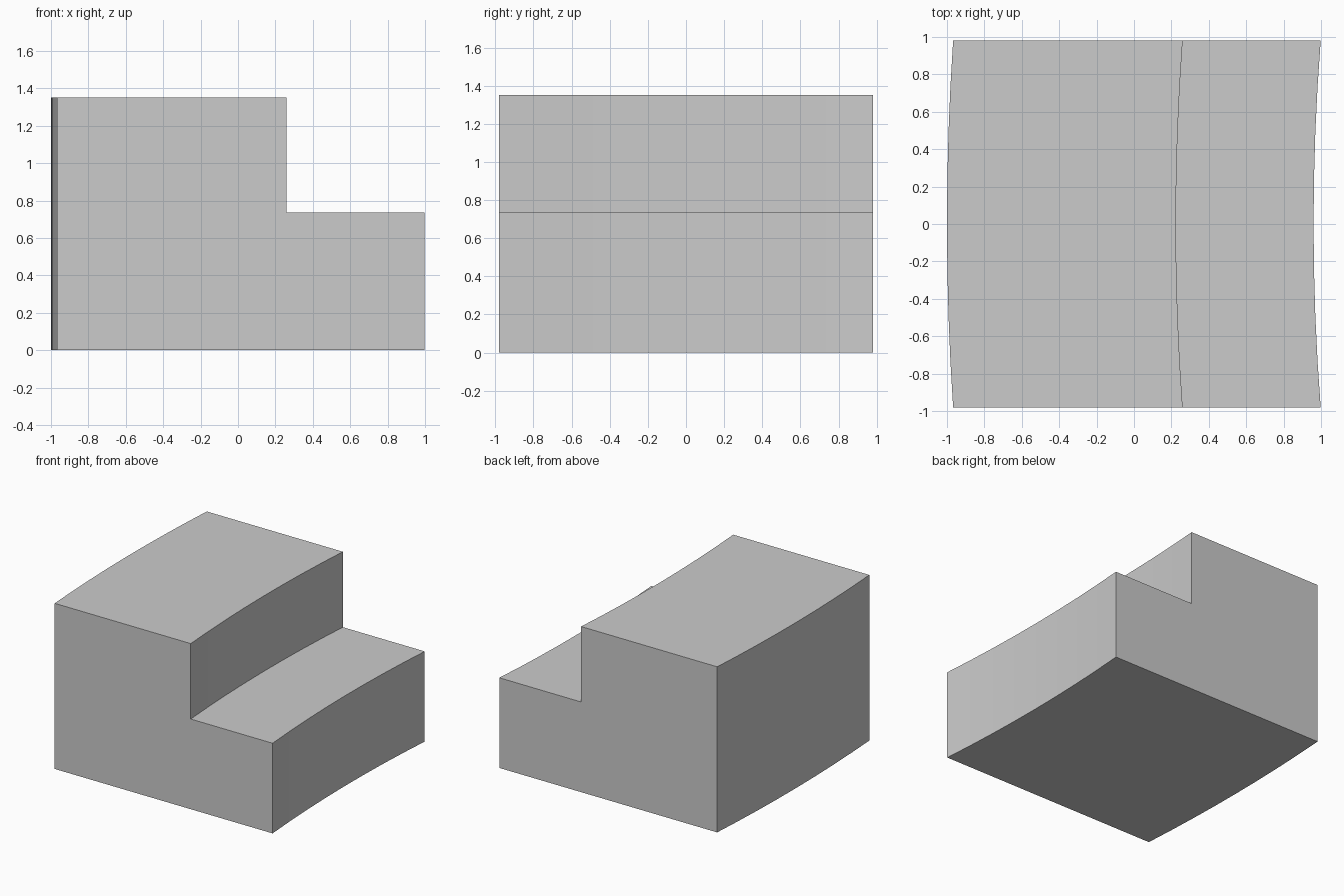
import bpy
import bmesh
import math

cube = bpy.data.objects.get("Cube")
if cube:
    bpy.data.objects.remove(cube, do_unlink=True)

# Plain grey
grey = bpy.data.materials.new("light_grey")
colour = (0.6, 0.6, 0.6, 1.0)
grey.use_nodes = True
grey.diffuse_color = colour
grey.node_tree.nodes["Principled BSDF"].inputs["Base Color"].default_value = colour

HALF_DEPTH = 0.98
CENTRE_X = 13.6   # centre of the gentle curve
SEGMENTS = 8

# Step outline at mid depth: (x, z)
profile = [(-1.0, 0), (0.96, 0), (0.96, 0.735), (0.224, 0.735), (0.224, 1.35), (-1.0, 1.35)]


def bent_x(x, y):
    """Move x along a circle concentric with the curve centre."""
    return CENTRE_X - math.sqrt((CENTRE_X - x) ** 2 - y ** 2)


# Sweep the outline from front to back
bm = bmesh.new()
rings = []
for i in range(SEGMENTS + 1):
    y = HALF_DEPTH * (2 * i / SEGMENTS - 1)
    rings.append([bm.verts.new((bent_x(x, y), y, z)) for x, z in profile])

count = len(profile)
for a, b in zip(rings, rings[1:]):
    for j in range(count):
        k = (j + 1) % count
        bm.faces.new((a[j], a[k], b[k], b[j]))

# Flat end walls
bm.faces.new(rings[0])
bm.faces.new(rings[-1][::-1])
bmesh.ops.recalc_face_normals(bm, faces=bm.faces)

mesh = bpy.data.meshes.new("curved_steps")
bm.to_mesh(mesh)
bm.free()
mesh.materials.append(grey)
steps = bpy.data.objects.new("curved_steps", mesh)
bpy.context.collection.objects.link(steps)
